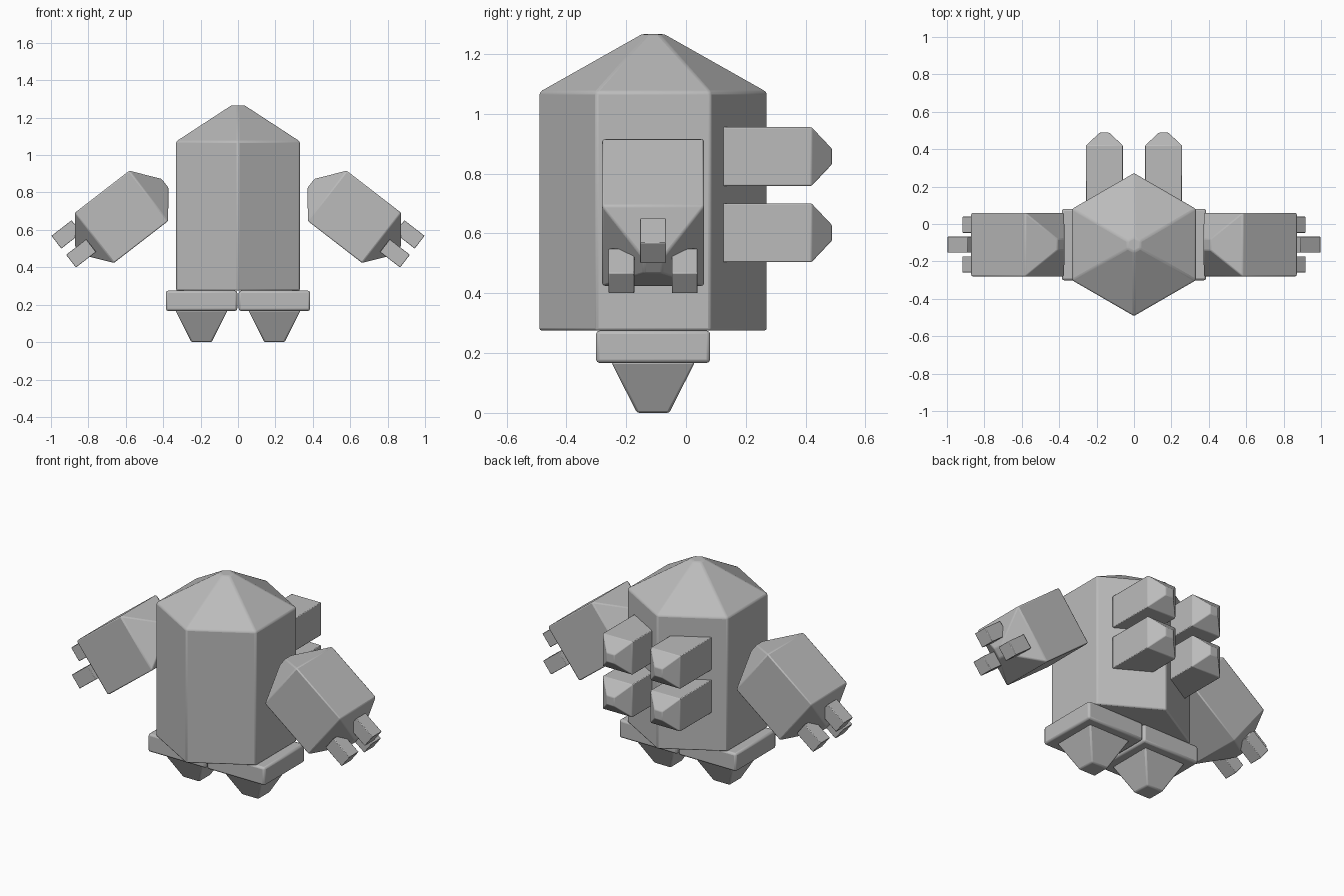
import bpy, bmesh, math
from mathutils import Matrix, Vector

if "Cube" in bpy.data.objects:
    bpy.data.objects.remove(bpy.data.objects["Cube"])

grey = bpy.data.materials.new("plain grey")
grey.diffuse_color = (0.5, 0.5, 0.5, 1)
grey.use_nodes = True
grey.node_tree.nodes["Principled BSDF"].inputs["Base Color"].default_value = grey.diffuse_color


def loft(name, sides, rings, matrix, bevel=0.008):
    """Stack of regular polygons; rings are (circumradius, z) from bottom to top."""
    bm = bmesh.new()
    start = math.pi / 4 if sides == 4 else math.pi / 2
    loops = []
    for r, z in rings:
        angles = [start + 2 * math.pi * i / sides for i in range(sides)]
        loops.append([bm.verts.new((r * math.cos(a), r * math.sin(a), z)) for a in angles])
    for low, high in zip(loops, loops[1:]):
        for i in range(sides):
            j = (i + 1) % sides
            bm.faces.new((low[i], low[j], high[j], high[i]))
    bm.faces.new(loops[0][::-1])
    bm.faces.new(loops[-1])
    bm.transform(matrix)
    bmesh.ops.recalc_face_normals(bm, faces=bm.faces)
    me = bpy.data.meshes.new(name)
    bm.to_mesh(me)
    bm.free()
    me.materials.append(grey)
    ob = bpy.data.objects.new(name, me)
    bpy.context.collection.objects.link(ob)
    if bevel:
        mod = ob.modifiers.new("soft edges", "BEVEL")
        mod.width = bevel
        mod.segments = 2
        mod.limit_method = "ANGLE"
        mod.angle_limit = math.radians(20)
    return ob


def square(half, z):
    return (half * math.sqrt(2), z)


CY = -0.11  # shared centre line of body, arms and feet

# Six-sided body with a pointed roof
loft("body", 6, [(0.382, 0.275), (0.382, 1.073), (0.04, 1.266)],
     Matrix.Translation((0, CY, 0)))

for s, side in ((-1, "left"), (1, "right")):
    # Foot: slab over a tapered stub
    foot = Matrix.Translation((s * 0.195, CY, 0))
    loft(side + "_hip_slab", 4, [square(0.191, 0.167), square(0.191, 0.275)], foot, 0.012)
    loft(side + "_foot", 4, [square(0.054, 0), square(0.14, 0.17)], foot)

    # Back thrusters, pointing backwards with tapered ends
    for z, level in ((0.857, "upper"), (0.602, "lower")):
        place = Matrix.Translation((s * 0.158, 0.123, z)) @ Matrix.Rotation(-math.pi / 2, 4, "X")
        loft(f"{side}_{level}_thruster", 4,
             [square(0.098, 0), square(0.098, 0.297), square(0.026, 0.365)], place, 0.004)

    # Arm block with tapered caps at both ends; local z runs out to the hand
    arm = (Matrix.Translation((s * 0.767, CY, 0.558))
           @ Matrix.Rotation(s * math.radians(127.7), 4, "Y"))
    loft(side + "_arm", 4,
         [square(0.03, -0.476), square(0.17, -0.366), square(0.17, 0), square(0.03, 0.11)],
         arm, 0.006)

    # Three stubby fingers
    for n, (up, across) in enumerate(((0.106, 0), (-0.022, -0.106), (-0.022, 0.106))):
        place = arm @ Matrix.Translation((-s * up, across, 0))
        loft(f"{side}_finger_{n + 1}", 4, [square(0.043, 0.04), square(0.043, 0.176)], place, 0.003)

# Smooth bevels, sharp main edges
for ob in bpy.context.collection.objects:
    ob.select_set(True)
    bpy.context.view_layer.objects.active = ob
bpy.ops.object.shade_smooth_by_angle(angle=math.radians(20))
